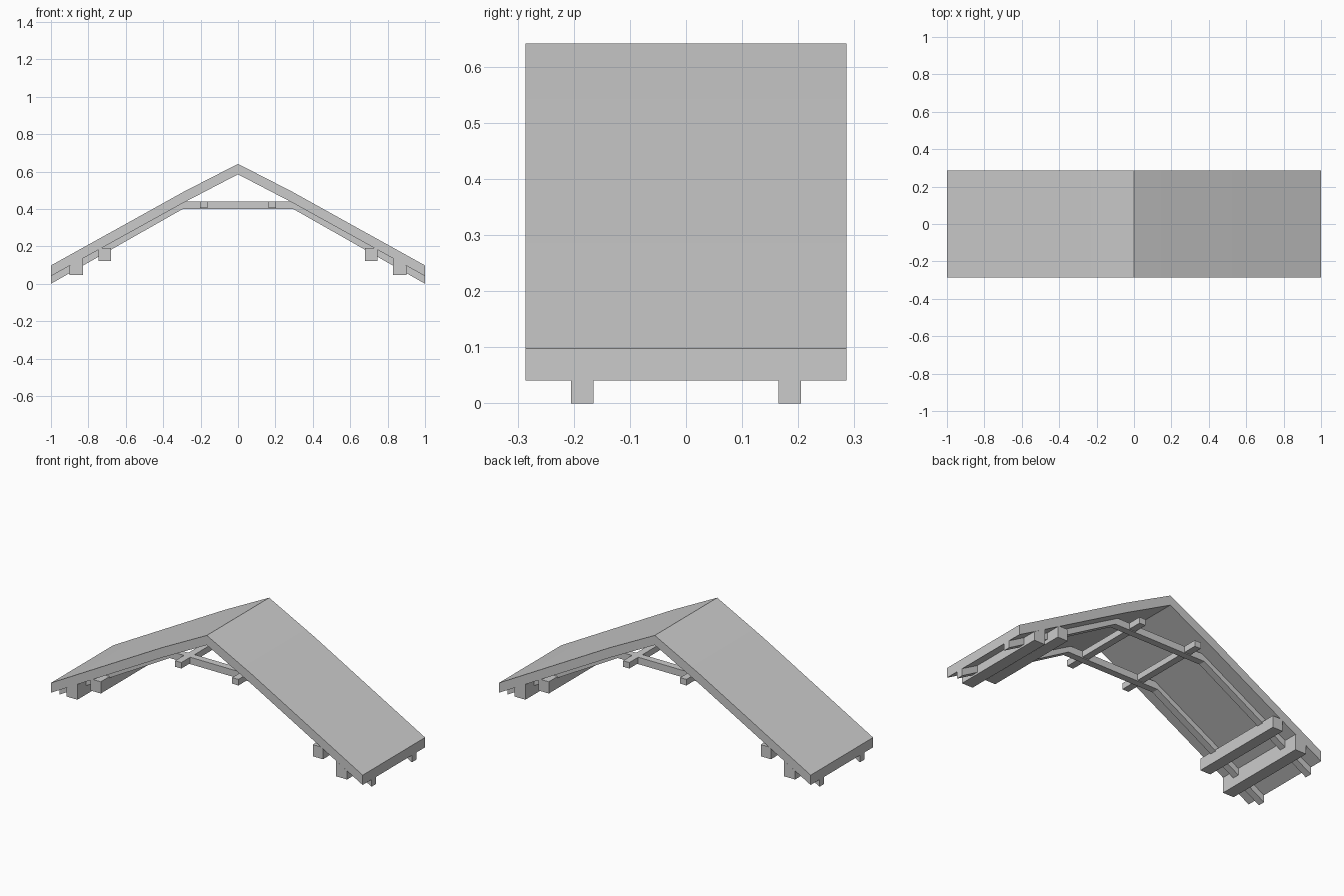
import bpy, bmesh, math

if "Cube" in bpy.data.objects:
    bpy.data.objects.remove(bpy.data.objects["Cube"])


def extrude_profile(name, half, y0, y1):
    """Extrude an x-z outline from y0 to y1."""
    bm = bmesh.new()
    front = bm.faces.new([bm.verts.new((x, y0, z)) for x, z in half])
    ext = bmesh.ops.extrude_face_region(bm, geom=[front])
    moved = [g for g in ext["geom"] if isinstance(g, bmesh.types.BMVert)]
    bmesh.ops.translate(bm, verts=moved, vec=(0, y1 - y0, 0))
    bmesh.ops.recalc_face_normals(bm, faces=bm.faces)
    mesh = bpy.data.meshes.new(name)
    bm.to_mesh(mesh)
    bm.free()
    obj = bpy.data.objects.new(name, mesh)
    bpy.context.collection.objects.link(obj)
    return obj


def mirrored(points):
    """Complete a right-half path with its left-half reflection."""
    return points + [(-x, z) for x, z in reversed(points) if x > 0]


DEPTH = 0.286

# Roof slab: slightly kinked gable
upper = mirrored([(1, 0.098), (0.29, 0.492), (0, 0.641)])
lower = mirrored([(1, 0.041), (0.29, 0.434), (0, 0.585)])
roof = extrude_profile("roof", upper + lower[::-1], -DEPTH, DEPTH)
bpy.context.view_layer.objects.active = roof
roof.select_set(True)
bpy.ops.object.shade_smooth_by_angle(angle=math.radians(20))

# Trusses: rafters joined by a collar tie
truss_bottom = mirrored([(1, 0.0), (0.295, 0.40)])
truss_top = mirrored([(1, 0.041), (0.28, 0.44)])
for side, y in (("front", -0.185), ("back", 0.185)):
    truss = extrude_profile(side + "_truss", truss_bottom + truss_top[::-1],
                            y - 0.02, y + 0.02)

# Beams running the depth of the roof, on both sides
beams = {
    "outer_purlin": [(0.83, 0.046), (0.90, 0.046), (0.90, 0.096), (0.83, 0.135)],
    "inner_purlin": [(0.68, 0.122), (0.745, 0.122), (0.745, 0.182), (0.73, 0.19), (0.68, 0.19)],
    "collar_crossbeam": [(0.163, 0.405), (0.203, 0.405), (0.203, 0.44), (0.163, 0.44)],
}
for name, outline in beams.items():
    for side, s in (("right", 1), ("left", -1)):
        extrude_profile(f"{side}_{name}", [(s * x, z) for x, z in outline], -DEPTH, DEPTH)
